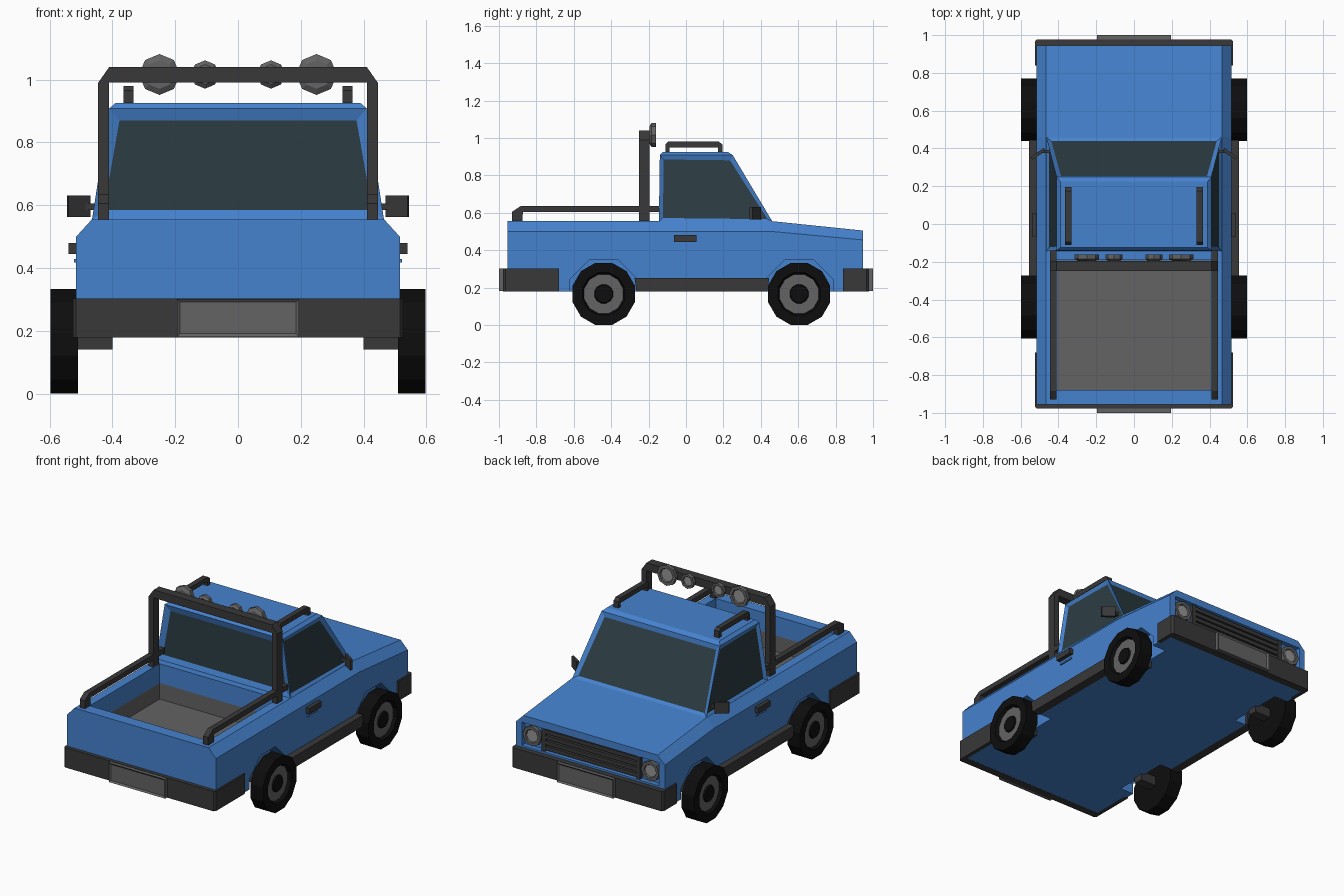
import bpy, bmesh, math
from mathutils import Vector

if "Cube" in bpy.data.objects:
    bpy.data.objects.remove(bpy.data.objects["Cube"])


def material(name, r, g, b):
    m = bpy.data.materials.new(name)
    m.diffuse_color = (r, g, b, 1)
    m.use_nodes = True
    m.node_tree.nodes["Principled BSDF"].inputs["Base Color"].default_value = m.diffuse_color
    return m


BLUE = material("blue_paint", 0.06, 0.225, 0.62)
DARK = material("dark_trim", 0.04, 0.04, 0.04)
BLACK = material("tyre_black", 0.004, 0.004, 0.004)
GREY = material("mid_grey", 0.125, 0.125, 0.125)
LENS = material("lens_grey", 0.3, 0.3, 0.3)
GLASS = material("glass", 0.025, 0.046, 0.056)


def finish(name, bm, *mats):
    bmesh.ops.remove_doubles(bm, verts=bm.verts, dist=1e-5)
    bmesh.ops.recalc_face_normals(bm, faces=bm.faces)
    me = bpy.data.meshes.new(name)
    bm.to_mesh(me)
    bm.free()
    for m in mats:
        me.materials.append(m)
    ob = bpy.data.objects.new(name, me)
    bpy.context.collection.objects.link(ob)
    return ob


def loft_bm(rings):
    """Closed solid through rings of equal point count."""
    bm = bmesh.new()
    vs = [[bm.verts.new(p) for p in ring] for ring in rings]
    n = len(vs[0])
    for a, b in zip(vs, vs[1:]):
        for i in range(n):
            j = (i + 1) % n
            bm.faces.new((a[i], a[j], b[j], b[i]))
    bm.faces.new(vs[0])
    bm.faces.new(vs[-1])
    bmesh.ops.recalc_face_normals(bm, faces=bm.faces)
    return bm


def prism(name, pts, axis, lo, hi, mat):
    """Extrude a 2D outline along an axis from lo to hi."""
    put = {"x": lambda p, t: (t, p[0], p[1]),
           "y": lambda p, t: (p[0], t, p[1]),
           "z": lambda p, t: (p[0], p[1], t)}[axis]
    return finish(name, loft_bm([[put(p, t) for p in pts] for t in (lo, hi)]), mat)


def box(name, x, y, z, mat):
    return prism(name, [(x[0], y[0]), (x[1], y[0]), (x[1], y[1]), (x[0], y[1])], "z", z[0], z[1], mat)


def lathe(name, prof, axis, n, centre, mats, bands, sign=1, phase=0.0):
    """Turn a (radius, offset) profile around an axis; bands gives material per step."""
    bm = bmesh.new()
    rows = []
    for r, t in prof:
        row = []
        for i in range(n):
            a = 2 * math.pi * i / n + phase
            u, v = r * math.cos(a), r * math.sin(a)
            p = (t * sign, u, v) if axis == "x" else (u, t * sign, v)
            row.append(bm.verts.new(Vector(p) + Vector(centre)))
        rows.append(row)
    for k, (a, b) in enumerate(zip(rows, rows[1:])):
        for i in range(n):
            j = (i + 1) % n
            bm.faces.new((a[i], a[j], b[j], b[i])).material_index = bands[k]
    return finish(name, bm, *mats)


def cut(ob, cutter):
    mod = ob.modifiers.new("cut", "BOOLEAN")
    mod.operation, mod.solver, mod.object = "DIFFERENCE", "EXACT", cutter
    bpy.context.view_layer.objects.active = ob
    bpy.ops.object.modifier_apply(modifier=mod.name)
    bpy.data.objects.remove(cutter)


# Lower body with chamfered shoulders and a falling bonnet
def section(y, shoulder, top):
    return [(-.515, y, .18), (.515, y, .18), (.515, y, shoulder),
            (.465, y, top), (-.465, y, top), (-.515, y, shoulder)]


body = finish("body", loft_bm([section(-.955, .50, .555), section(.46, .50, .555),
                               section(.945, .455, .505)]), BLUE)
WHEELS_Y = (-.44, .605)
cut(body, box("bed_cutter", (-.41, .41), (-.88, -.19), (.33, .8), BLUE))
cut(body, box("grille_cutter", (-.475, .475), (.915, 1.1), (.315, .46), BLUE))
for s in (1, -1):
    for y in WHEELS_Y:
        cut(body, lathe("well_cutter", [(0, .42), (.197, .42), (.197, .7), (0, .7)], "x", 8,
                        (0, y, .168), [BLUE], [0] * 3, s, math.pi / 8))

# Grey bed liner, an open tray
bm = loft_bm([[(-.408, -.878, z), (.408, -.878, z), (.408, -.192, z), (-.408, -.192, z)]
              for z in (.335, .435)])
bmesh.ops.delete(bm, geom=[f for f in bm.faces if f.calc_center_median().z > .43], context="FACES")
liner = finish("bed_liner", bm, GREY)
liner.data.flip_normals()

# Cab with inset windows


def ring(x, y0, y1, z):
    return [(-x, y0, z), (x, y0, z), (x, y1, z), (-x, y1, z)]


bm = loft_bm([ring(.465, -.145, .462, .553), ring(.41, -.14, .25, .908), ring(.39, -.125, .225, .925)])
for f in [f for f in bm.faces if .6 < f.calc_center_median().z < .8]:
    n = f.normal
    gap = .03 if abs(n.x) > .5 else (.036 if n.y > 0 else .05)
    bmesh.ops.inset_individual(bm, faces=[f], thickness=gap, depth=-.012)
    f.material_index = 1
finish("cab", bm, BLUE, GLASS)

# Wrap-around bumpers and plates
for name, s, end in (("rear", -1, .68), ("front", 1, .84)):
    half = [(.525, end), (.525, .965), (.515, .978)]
    inner = [(.50, .93), (.50, end)]
    outline = half + [(-x, y) for x, y in reversed(half)]
    outline += [(-x, y) for x, y in reversed(inner)] + inner
    prism(name + "_bumper", [(x, y * s) for x, y in outline], "z", .179, .303, DARK)
    bm = loft_bm([[(-.195, y * s, .181), (.195, y * s, .181), (.195, y * s, .301), (-.195, y * s, .301)]
                  for y in (.96, 1.0)])
    f = max(bm.faces, key=lambda f: f.calc_center_median().y * s)
    bmesh.ops.inset_individual(bm, faces=[f], thickness=.014, depth=-.008)
    finish(name + "_plate", bm, GREY)

# Grille slats and posts
box("grille_back", (-.33, .33), (.91, .92), (.318, .457), BLACK)
for i in range(4):
    z = .325 + i * .034
    box("grille_slat", (-.325, .325), (.915, .938), (z, z + .024), DARK)

# Lamps: octagonal housing with a sunken lens


def lamp(name, x, y, z, r):
    lathe(name, [(0, 0), (.7 * r, 0), (r, .012), (r, .035), (.7 * r, .035), (.63 * r, .027), (0, .027)],
          "y", 8, (x, y, z), [GREY, LENS], [0, 0, 0, 0, 0, 1])


for s in (1, -1):
    box("grille_post", (s * .315, s * .34), (.915, .942), (.318, .457), DARK)
    lamp("headlight", s * .41, .908, .388, .062)
    lamp("large_spotlight", s * .25, -.196, 1.016, .065)
    lamp("small_spotlight", s * .105, -.196, 1.016, .045)

    # Wheels
    for y in WHEELS_Y:
        lathe("wheel", [(0, .51), (.172, .51), (.172, .597), (.118, .597), (.108, .578),
                        (.052, .578), (.048, .588), (0, .588)], "x", 12, (0, y, .1662),
              [BLACK, GREY], [0, 0, 0, 0, 1, 0, 0], s, math.pi / 12)
        box("axle_stub", (s * .40, s * .52), (y - .03, y + .03), (.14, .20), DARK)

    # Side skirt
    prism("side_skirt", [(-.265, .18), (-.275, .25), (.445, .25), (.435, .18)], "x",
          s * .50, s * .557, DARK)

    # Bed rail
    prism("bed_rail", [(-.93, .55), (-.93, .605), (-.885, .635), (-.14, .635), (-.14, .603),
                       (-.872, .603), (-.876, .55)], "x", s * .41, s * .445, DARK)

    # Roof rail
    prism("roof_rail", [(-.11, .92), (-.11, .965), (-.095, .98), (.175, .98), (.195, .965), (.195, .92),
                        (.172, .92), (.172, .95), (-.088, .95), (-.088, .92)], "x",
          s * .332, s * .365, DARK)

    # Door handle and its lower lip
    box("door_handle", (s * .51, s * .54), (-.065, .055), (.445, .48), DARK)
    box("handle_lip", (s * .51, s * .522), (-.055, .045), (.418, .428), BLUE)

    # Angled wing mirror on an arm
    prism("wing_mirror", [(s * .47, .385), (s * .54, .34), (s * .545, .355), (s * .478, .402)],
          "z", .563, .63, DARK)
    box("mirror_arm", (s * .43, s * .49), (.375, .392), (.585, .605), DARK)

# Roll bar
half = [(.41, .55), (.41, .99), (.445, .55), (.445, .99), (.41, 1.04)]
prism("roll_bar", [(.41, .55), (.445, .55), (.445, .99), (.41, 1.04), (-.41, 1.04), (-.445, .99),
                   (-.445, .55), (-.41, .55), (-.41, .99), (.41, .99)], "y", -.25, -.195, DARK)
